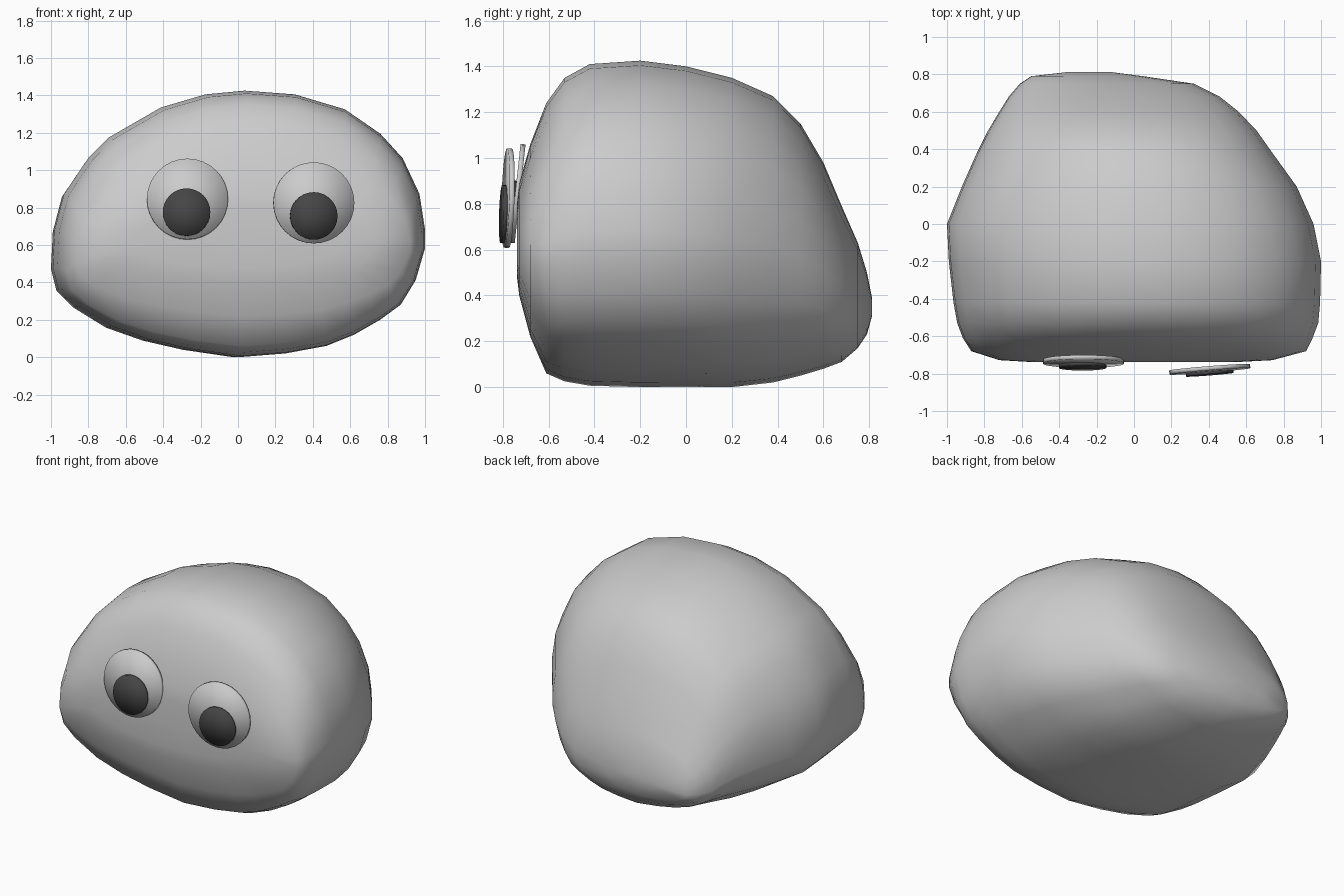
import bpy, bmesh
from mathutils import Vector

if "Cube" in bpy.data.objects:
    bpy.data.objects.remove(bpy.data.objects["Cube"])

# front outline of the stone (x, z)
OUTLINE = [(0, 0), (.25, .02), (.47, .06), (.62, .12), (.76, .20), (.87, .28), (.95, .41),
           (1, .58), (1, .68), (.97, .87), (.88, 1.06), (.76, 1.19), (.57, 1.32), (.3, 1.4),
           (.03, 1.42), (-.18, 1.4), (-.42, 1.33), (-.7, 1.17), (-.81, 1.06), (-.94, .87),
           (-.99, .68), (-1, .48), (-.97, .36), (-.88, .27), (-.7, .16), (-.5, .09), (-.28, .04)]

# cross-sections front to back: y, left, right, bottom, top
SECTIONS = [(-.738, -.55, .55, .48, .80), (-.728, -.72, .74, .40, .89),
            (-.68, -.87, .92, .22, 1.06), (-.61, -.915, .955, .06, 1.24),
            (-.53, -.945, .985, .025, 1.35), (-.42, -.965, .995, .006, 1.41),
            (-.2, -.99, 1, 0, 1.425), (0, -1, .96, 0, 1.40), (.2, -.92, .87, 0, 1.35),
            (.38, -.84, .74, .02, 1.27), (.5, -.78, .655, .05, 1.15),
            (.6, -.72, .56, .08, .98), (.68, -.67, .46, .11, .79),
            (.75, -.61, .32, .17, .63), (.79, -.55, .05, .23, .50),
            (.812, -.36, -.12, .31, .39)]


def finish(name, bm, color=None):
    bmesh.ops.recalc_face_normals(bm, faces=bm.faces)
    for f in bm.faces:
        f.smooth = True
    mesh = bpy.data.meshes.new(name)
    bm.to_mesh(mesh)
    bm.free()
    ob = bpy.data.objects.new(name, mesh)
    bpy.context.collection.objects.link(ob)
    if color:
        mat = bpy.data.materials.new(name + "_colour")
        mat.diffuse_color = color
        mat.use_nodes = True
        mat.node_tree.nodes["Principled BSDF"].inputs["Base Color"].default_value = mat.diffuse_color
        mesh.materials.append(mat)
    return ob


# stone body: outline fitted into each cross-section, bridged, ends fanned
bm = bmesh.new()
rings = []
for y, left, right, bottom, top in SECTIONS:
    rings.append([bm.verts.new(((left + right) / 2 + x * (right - left) / 2, y,
                                bottom + z / 1.42 * (top - bottom))) for x, z in OUTLINE])
n = len(OUTLINE)
for a, b in zip(rings, rings[1:]):
    for i in range(n):
        j = (i + 1) % n
        bm.faces.new((a[i], a[j], b[j], b[i]))
for ring in (rings[0], rings[-1]):
    mid = bm.verts.new(sum((v.co for v in ring), Vector()) / n)
    for i in range(n):
        bm.faces.new((ring[i], ring[(i + 1) % n], mid))
finish("stone_body", bm)


def disc(name, center, normal, radius, depth, color=None):
    rot = Vector(normal).to_track_quat('Z', 'Y').to_matrix().to_4x4()
    rot.translation = Vector(center)
    bm = bmesh.new()
    bmesh.ops.create_cone(bm, cap_ends=True, cap_tris=True, segments=32, radius1=radius,
                          radius2=radius, depth=depth, matrix=rot)
    finish(name, bm, color)


# loosely stuck-on eyes: a tilted disc with a smaller dark pupil sitting low on it
EYES = [("left", (-.27, -.735, .845), (0, -1, .11), (-.275, .775)),
        ("right", (.405, -.777, .825), (.08, -1, .03), (.405, .755))]
for side, center, normal, (px, pz) in EYES:
    disc(side + "_eye", center, normal, .217, .022)
    # pupil centre lies on the tilted plane, slightly in front
    py = center[1] + normal[0] * (px - center[0]) + normal[2] * (pz - center[2]) - .018
    disc(side + "_pupil", (px, py, pz), normal, .127, .018, (.06, .06, .06, 1))
